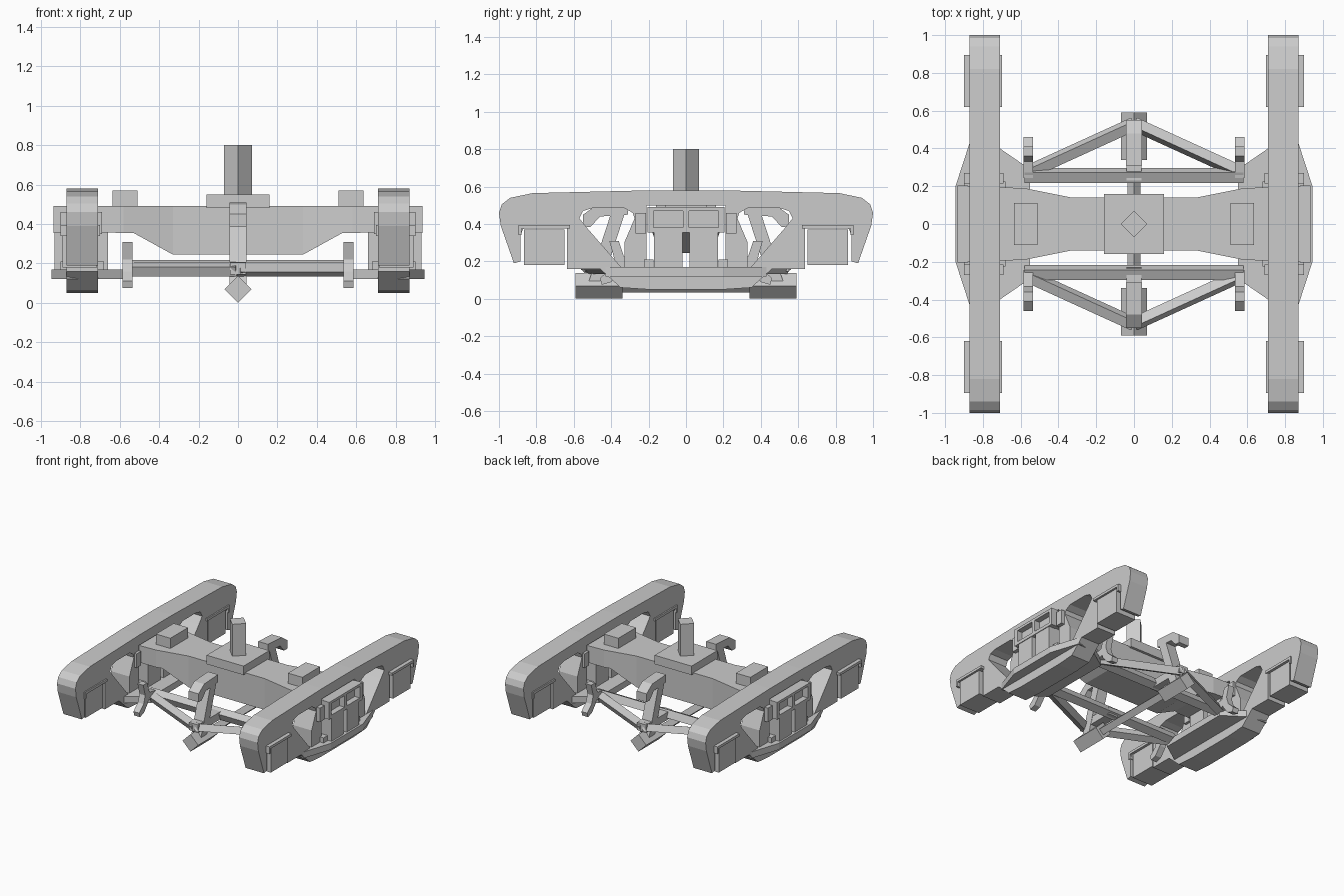
import bpy, bmesh
from math import radians
from mathutils import Vector, Matrix

if "Cube" in bpy.data.objects:
    bpy.data.objects.remove(bpy.data.objects["Cube"])

# axis -> matrix taking profile (u, v, depth) to world
AX = {
    'x': Matrix(((0, 0, 1, 0), (1, 0, 0, 0), (0, 1, 0, 0), (0, 0, 0, 1))),
    'z': Matrix.Identity(4),
}


def add(name, mesh):
    ob = bpy.data.objects.new(name, mesh)
    bpy.context.collection.objects.link(ob)
    return ob


def plate(name, outline, axis, a, b, holes=()):
    """Flat profile with holes, extruded from a to b along the axis."""
    cu = bpy.data.curves.new(name, 'CURVE')
    cu.dimensions = '2D'
    cu.fill_mode = 'BOTH'
    cu.extrude = abs(b - a) / 2
    for loop in (outline, *holes):
        sp = cu.splines.new('POLY')
        sp.points.add(len(loop) - 1)
        for p, (u, v) in zip(sp.points, loop):
            p.co = (u, v, 0, 1)
        sp.use_cyclic_u = True
    tmp = add(name + "_curve", cu)
    dg = bpy.context.evaluated_depsgraph_get()
    mesh = bpy.data.meshes.new_from_object(tmp.evaluated_get(dg))
    bpy.data.objects.remove(tmp)
    mesh.transform(AX[axis] @ Matrix.Translation((0, 0, (a + b) / 2)))
    for f in mesh.polygons:
        f.use_smooth = False
    return add(name, mesh)


def box(name, x, y, z):
    bm = bmesh.new()
    bmesh.ops.create_cube(bm, size=1)
    for v in bm.verts:
        v.co = [(lo + hi) / 2 + c * (hi - lo) for c, (lo, hi) in zip(v.co, (x, y, z))]
    mesh = bpy.data.meshes.new(name)
    bm.to_mesh(mesh)
    bm.free()
    return add(name, mesh)


def bar(name, p, q, w, h, roll=0):
    """Rectangular bar from p to q, rolled about its own length."""
    p, q = Vector(p), Vector(q)
    d = q - p
    ob = box(name, (-w / 2, w / 2), (-h / 2, h / 2), (-d.length / 2, d.length / 2))
    rot = d.to_track_quat('Z', 'Y').to_matrix().to_4x4()
    ob.data.transform(Matrix.Translation((p + q) / 2) @ rot @ Matrix.Rotation(radians(roll), 4, 'Z'))
    return ob


def sym(half):
    return half + [(-u, v) for u, v in reversed(half)]


def rect(u0, u1, v0, v1):
    return [(u0, v0), (u1, v0), (u1, v1), (u0, v1)]


# Side frame profile (y, z)
frame = sym([(0.2, 0.58), (0.82, 0.565), (0.94, 0.54), (0.985, 0.505), (1.0, 0.46),
             (0.99, 0.39), (0.92, 0.19), (0.885, 0.2), (0.885, 0.34), (0.865, 0.385),
             (0.635, 0.385), (0.635, 0.16), (0.46, 0.16), (0.35, 0.06), (0.2, 0.05)])
tri = [(0.57, 0.43), (0.55, 0.47), (0.5, 0.485), (0.33, 0.485), (0.285, 0.46),
       (0.275, 0.43), (0.33, 0.3), (0.33, 0.15), (0.53, 0.38)]
openings = [tri, [(-u, v) for u, v in tri], rect(-0.21, 0.21, 0.15, 0.5)]
tray = [(0.945, 0.2), (0.87, 0.43), (0.71, 0.4), (0.55, 0.29)]
tray = tray + [(x, -y) for x, y in reversed(tray)]

for s, side in ((1, "right"), (-1, "left")):
    def X(a, b):
        return tuple(sorted((s * a, s * b)))

    plate(f"side_frame_{side}", frame, 'x', *X(0.71, 0.87), openings)
    plate(f"spring_tray_{side}", [(s * x, y) for x, y in tray], 'z', 0.12, 0.17)
    # Bolster end with two pockets
    plate(f"bolster_end_{side}", rect(-0.205, 0.205, 0.355, 0.49), 'x', *X(0.88, 0.935),
          [rect(0.015, 0.175, 0.38, 0.47), rect(-0.175, -0.015, 0.38, 0.47)])
    box(f"side_bearer_{side}", X(0.51, 0.635), (-0.11, 0.11), (0.48, 0.57))
    for t, end in ((1, "back"), (-1, "front")):
        def Y(a, b):
            return tuple(sorted((t * a, t * b)))

        tag = f"{side}_{end}"
        box(f"spring_block_{tag}", X(0.66, 0.93), Y(0.02, 0.17), (0.15, 0.36))
        box(f"spring_stop_{tag}", X(0.68, 0.9), Y(0.175, 0.225), (0.15, 0.21))
        box(f"column_guide_{tag}", X(0.69, 0.9), Y(0.215, 0.27), (0.35, 0.46))
        # Axle box with its ledge
        box(f"axle_box_{tag}", X(0.715, 0.89), Y(0.65, 0.865), (0.18, 0.37))
        box(f"axle_ledge_{tag}", X(0.7, 0.9), Y(0.62, 0.895), (0.375, 0.395))
        box(f"axle_ledge_lip_{tag}", X(0.7, 0.9), Y(0.88, 0.895), (0.34, 0.376))
        # Curved brake shoe and its hanger
        shoe = [(0.45, 0.075), (0.46, 0.11), (0.405, 0.16), (0.385, 0.22), (0.41, 0.31),
                (0.36, 0.31), (0.33, 0.22), (0.35, 0.15), (0.40, 0.09)]
        plate(f"brake_shoe_{tag}", [(t * y, z) for y, z in shoe], 'x', *X(0.535, 0.585))
        bar(f"shoe_bracket_{tag}", (s * 0.56, t * 0.25, 0.18), (s * 0.56, t * 0.36, 0.2), 0.05, 0.06)
        # Truss rod of the brake beam
        bar(f"brake_truss_{tag}", (s * 0.57, t * 0.27, 0.17), (0, t * 0.53, 0.17), 0.055, 0.055, 25)

# Bolster lofted through rectangular sections
bm = bmesh.new()
half = [(0.33, 0.14, 0.245), (0.53, 0.18, 0.355), (0.58, 0.19, 0.355), (0.89, 0.2, 0.36)]
rings = []
for x, y, z in [(-a, b, c) for a, b, c in reversed(half)] + half:
    rings.append([bm.verts.new(c) for c in ((x, -y, z), (x, y, z), (x, y, 0.49), (x, -y, 0.49))])
for r0, r1 in zip(rings, rings[1:]):
    for i in range(4):
        j = (i + 1) % 4
        bm.faces.new((r0[i], r0[j], r1[j], r1[i]))
bm.faces.new(rings[0])
bm.faces.new(rings[-1])
bmesh.ops.recalc_face_normals(bm, faces=bm.faces)
me = bpy.data.meshes.new("bolster")
bm.to_mesh(me)
bm.free()
add("bolster", me)

# Centre plate and diamond pin
box("centre_plate", (-0.16, 0.16), (-0.16, 0.16), (0.48, 0.55))
plate("centre_pin", [(0.07, 0), (0, 0.07), (-0.07, 0), (0, -0.07)], 'z', 0.5, 0.8)

# Brake beams, struts, levers and the rod between them
bar("bottom_rod", (0, -0.4, 0.07), (0, 0.4, 0.07), 0.05, 0.05, 45)
for t, end in ((1, "back"), (-1, "front")):
    bar(f"brake_beam_{end}", (-0.58, t * 0.257, 0.178), (0.58, t * 0.257, 0.178), 0.06, 0.06, 25)
    bar(f"beam_strut_{end}", (0, t * 0.23, 0.175), (0, t * 0.55, 0.175), 0.08, 0.06)
    bar(f"rod_end_{end}", (0, t * 0.34, 0.069), (0, t * 0.59, 0.069), 0.096, 0.096, 45)
    bar(f"brake_lever_{end}", (0, t * 0.49, 0.07), (0, t * 0.36, 0.47), 0.085, 0.07)
    hook = [(0.55, 0.385), (0.55, 0.45), (0.48, 0.5), (0.31, 0.51),
            (0.31, 0.45), (0.46, 0.44), (0.51, 0.385)]
    plate(f"lever_hook_{end}", [(t * y, z) for y, z in hook], 'x', -0.043, 0.043)
